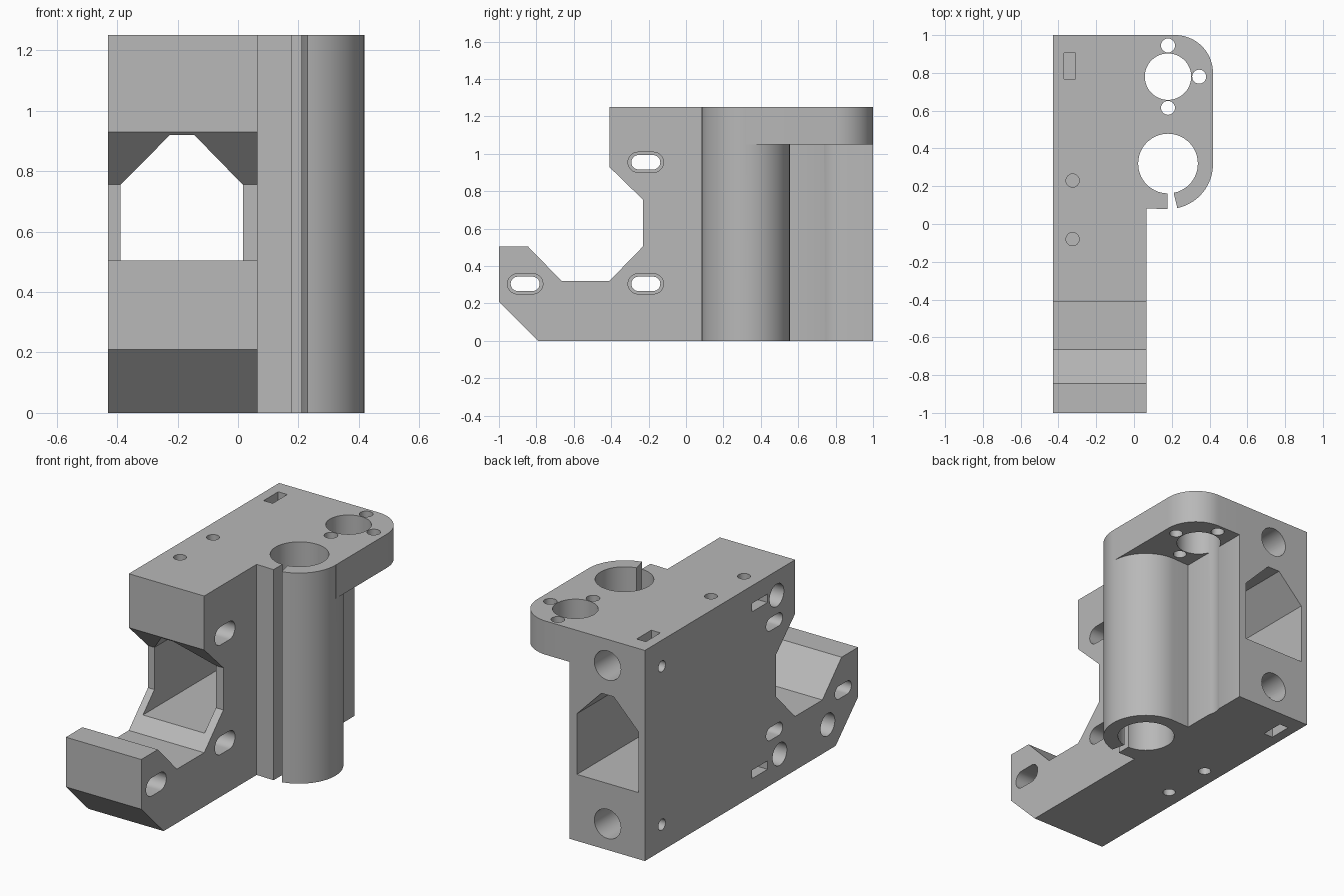
import bpy
from math import sin, cos, pi, radians
from mathutils import Matrix

cube = bpy.data.objects.get("Cube")
if cube:
    bpy.data.objects.remove(cube, do_unlink=True)

grey = bpy.data.materials.new("plain grey plastic")
grey.use_nodes = True
grey.diffuse_color = (0.48, 0.48, 0.48, 1)
grey.node_tree.nodes["Principled BSDF"].inputs["Base Color"].default_value = grey.diffuse_color

# Axis conversion: profile (u, v) plus extrusion depth w to (x, y, z)
AXES = {"x": lambda u, v, w: (w, u, v),
        "y": lambda u, v, w: (u, w, v),
        "z": lambda u, v, w: (u, v, w)}


def prism(name, axis, profile, lo, hi):
    """Extrude a closed profile along an axis."""
    n = len(profile)
    place = AXES[axis]
    verts = [place(u, v, w) for w in (lo, hi) for u, v in profile]
    faces = [list(range(n))[::-1], list(range(n, 2 * n))]
    faces += [(i, (i + 1) % n, n + (i + 1) % n, n + i) for i in range(n)]
    mesh = bpy.data.meshes.new(name)
    mesh.from_pydata(verts, [], faces)
    if axis == "y":
        mesh.flip_normals()
    mesh.update()
    mesh.materials.append(grey)
    ob = bpy.data.objects.new(name, mesh)
    bpy.context.collection.objects.link(ob)
    return ob


def arc(cu, cv, r, start, end, steps):
    angles = [radians(start + (end - start) * i / steps) for i in range(steps + 1)]
    return [(cu + r * cos(a), cv + r * sin(a)) for a in angles]


def circle(cu, cv, r, steps=40):
    return arc(cu, cv, r, 0, 360, steps)[:-1]


def rect(cu, cv, w, h):
    return [(cu - w / 2, cv - h / 2), (cu + w / 2, cv - h / 2),
            (cu + w / 2, cv + h / 2), (cu - w / 2, cv + h / 2)]


def slot(cu, cv, w, h):
    r, d = h / 2, (w - h) / 2
    return arc(cu + d, cv, r, -90, 90, 14) + arc(cu - d, cv, r, 90, 270, 14)


def combine(target, tool, operation):
    """Apply a boolean and discard the tool."""
    mod = target.modifiers.new("combine", "BOOLEAN")
    mod.operation = operation
    mod.solver = "EXACT"
    mod.object = tool
    bpy.context.view_layer.update()
    graph = bpy.context.evaluated_depsgraph_get()
    result = bpy.data.meshes.new_from_object(target.evaluated_get(graph))
    target.modifiers.clear()
    target.data = result
    bpy.data.objects.remove(tool, do_unlink=True)


LEFT, RIGHT, TOP = -0.43, 0.065, 1.25
ROD_X = -0.185
ROD_Z = (0.155, 1.095)

# Main block with the notched front
block = prism("carriage_end_block", "x", [
    (-0.79, 0), (1, 0), (1, TOP), (-0.41, TOP), (-0.41, 0.93), (-0.23, 0.755),
    (-0.23, 0.505), (-0.41, 0.32), (-0.665, 0.32), (-0.845, 0.505),
    (-1, 0.505), (-1, 0.21)], LEFT, RIGHT)

# Bearing column and the nut plate over it
column = prism("bearing_column", "z",
               [(0.04, 0.55), (0.04, 0.083)] + arc(0.18, 0.317, 0.238, -90, 90, 32), 0, TOP)
plate = prism("nut_plate", "z",
              [(0.04, 0.32), (0.418, 0.32)] + arc(0.218, 0.8, 0.2, 0, 90, 18) + [(0.04, 1)],
              1.05, TOP)
combine(block, column, "UNION")
combine(block, plate, "UNION")


def cut(axis, profile, lo, hi):
    combine(block, prism("cutter", axis, profile, lo, hi), "DIFFERENCE")


# Belt tunnel with a sloped roof
cut("y", [(-0.388, 0.395), (0.016, 0.395), (0.016, 0.755), (-0.145, 0.92),
          (-0.225, 0.92), (-0.388, 0.755)], -0.5, 1.1)

# Bearing bore and clamp slit
cut("z", circle(0.18, 0.32, 0.158, 56), -0.1, 1.4)
cut("z", [(0.178, 0.3), (0.178, 0.04), (0.24, 0.04), (0.21, 0.165), (0.21, 0.3)], -0.1, 1.4)

# Lead screw bore and its three screw holes
cut("z", circle(0.18, 0.78, 0.123, 48), -0.1, 1.4)
for x, y in ((0.18, 0.945), (0.345, 0.78), (0.18, 0.615)):
    cut("z", circle(x, y, 0.037, 24), 0.95, 1.4)

# Blind sockets for the two horizontal rods
for z, end in zip(ROD_Z, (-0.78, -0.31)):
    cut("y", circle(ROD_X, z, 0.087), end, 1.1)

# Oblong cross slots, widened on the left side
for y, z in ((-0.215, 0.955), (-0.215, 0.305), (-0.86, 0.305)):
    cut("x", slot(y, z, 0.155, 0.077), -0.6, 0.2)
    cut("x", slot(y, z, 0.19, 0.108), -0.1, 0.2)

# Round access holes into the rod sockets
for y, z in ((-0.237, 1.105), (-0.265, 0.152), (-0.715, 0.154)):
    cut("x", circle(y, z, 0.067, 28), -0.6, ROD_X)

# Nut traps and clamp screw holes, mirrored top and bottom
for z in ROD_Z:
    upper = z > TOP / 2
    outside, inside = (1.4, 1.02) if upper else (-0.1, 0.23)
    lo, hi = min(outside, inside), max(outside, inside)
    cut("x", circle(0.84, z, 0.033, 20), -0.6, ROD_X)
    cut("z", rect(-0.34, 0.837, 0.06, 0.137), lo, hi)
    cut("x", rect(-0.078, 1.12 if upper else 0.13, 0.145, 0.05), -0.6, -0.262)
    for y in (-0.08, 0.23):
        cut("z", circle(-0.325, y, 0.035, 24), lo, hi)

# Smooth bores, sharp edges
bpy.ops.object.select_all(action="DESELECT")
block.select_set(True)
bpy.context.view_layer.objects.active = block
bpy.ops.object.shade_smooth_by_angle(angle=radians(30))
